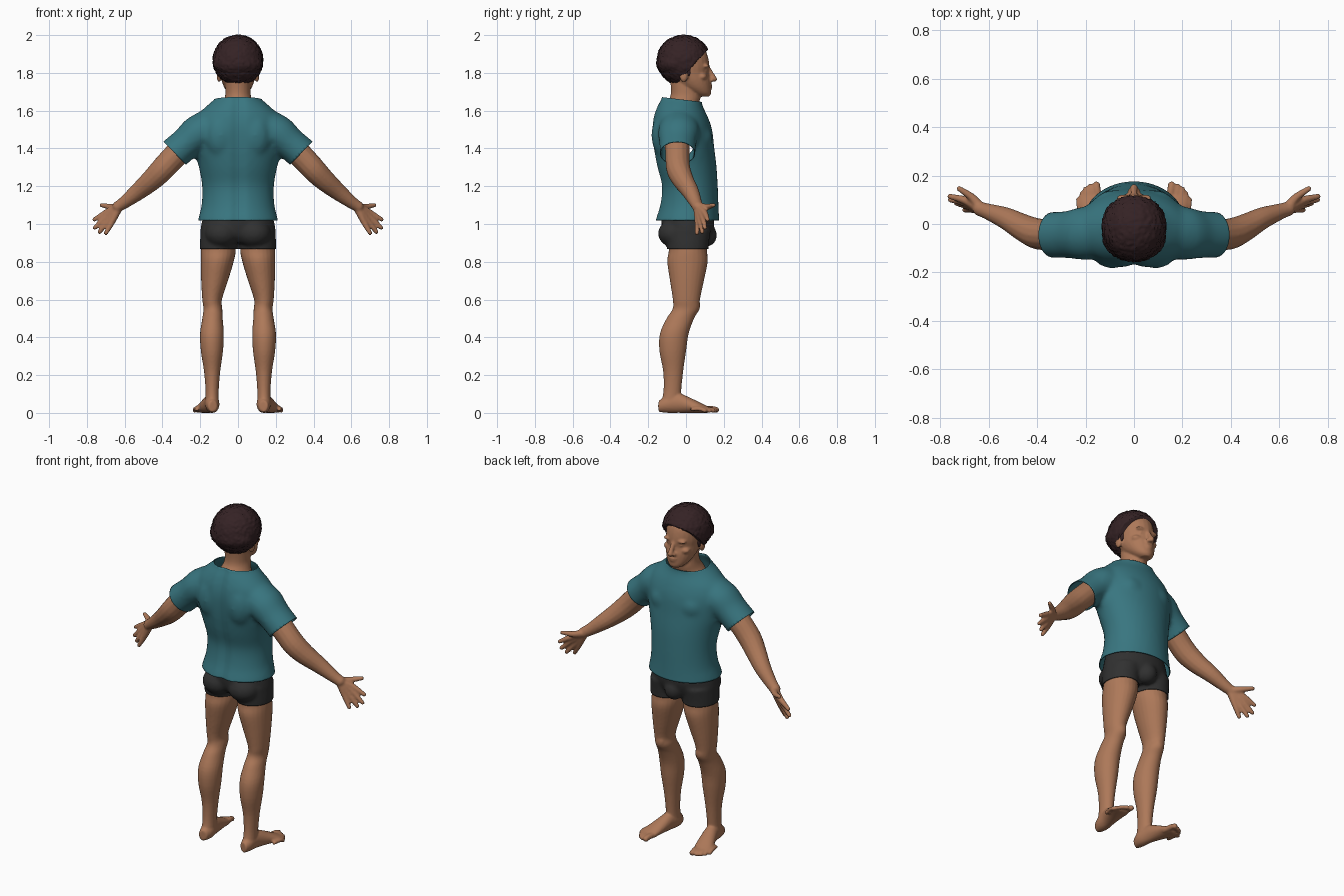
import bpy, bmesh, math, random
from mathutils import Vector, Matrix

random.seed(4)
if "Cube" in bpy.data.objects:
    bpy.data.objects.remove(bpy.data.objects["Cube"], do_unlink=True)
UP = Vector((0, 0, 1))


def material(name, color):
    m = bpy.data.materials.new(name)
    m.use_nodes = True
    m.diffuse_color = (*color, 1)
    bsdf = m.node_tree.nodes["Principled BSDF"]
    bsdf.inputs["Base Color"].default_value = (*color, 1)
    bsdf.inputs["Roughness"].default_value = 0.8
    return m


skin_mat = material("brown skin", (0.42, 0.19, 0.10))
shirt_mat = material("teal cloth", (0.04, 0.18, 0.215))
shorts_mat = material("charcoal cloth", (0.03, 0.03, 0.03))
hair_mat = material("dark hair", (0.035, 0.016, 0.018))


def spline(rows, steps=4):
    """Smooth interpolation through the given sections."""
    out = []
    for i in range(len(rows) - 1):
        p0, p1, p2 = rows[max(i - 1, 0)], rows[i], rows[i + 1]
        p3 = rows[min(i + 2, len(rows) - 1)]
        for s in range(steps):
            t = s / steps
            out.append([b + t * (c - a) / 2 + t * t * (a - 2.5 * b + 2 * c - d / 2)
                        + t ** 3 * (1.5 * b - 1.5 * c + d / 2 - a / 2)
                        for a, b, c, d in zip(p0, p1, p2, p3)])
    return out + [list(rows[-1])]


def loft(bm, rows, axis=UP, sides=24):
    """Skin elliptical sections (x, y, z, ru, rv); off-centre parts are mirrored."""
    a = Vector(axis).normalized()
    u = Vector((1, 0, 0)) if abs(a.z) > 0.95 else a.cross(UP).normalized()
    v = Vector((0, 1, 0)) if abs(a.z) > 0.95 else u.cross(a)
    for sign in ((1, -1) if any(r[0] for r in rows) else (1,)):
        rings = []
        for x, y, z, ru, rv in spline(rows):
            ring = []
            for k in range(sides):
                t = math.tau * k / sides
                p = Vector((x, y, z)) + u * ru * math.cos(t) + v * rv * math.sin(t)
                ring.append(bm.verts.new((p.x * sign, p.y, p.z)))
            rings.append(ring)
        for r, s in zip(rings, rings[1:]):
            for k in range(sides):
                n = (k + 1) % sides
                bm.faces.new((r[k], r[n], s[n], s[k]))
        bm.faces.new(rings[0][::-1])
        bm.faces.new(rings[-1])


def tube(bm, rows):
    """Round limb through (x, y, z, r) points with a rounded tip."""
    loft(bm, [(*r, r[3]) for r in rows], Vector(rows[-1][:3]) - Vector(rows[0][:3]), 14)
    ball(bm, rows[-1][:3], [rows[-1][3]] * 3)


def ball(bm, c, r):
    for sign in ((1, -1) if c[0] else (1,)):
        mat = Matrix.Translation((c[0] * sign, c[1], c[2])) @ Matrix.Diagonal((*r, 1))
        bmesh.ops.create_uvsphere(bm, u_segments=24, v_segments=16, radius=1, matrix=mat)


def fuse(name, bm, voxel, smooth, mat, finish=None):
    """Melt overlapping volumes into one smooth skin, then trim it."""
    bmesh.ops.recalc_face_normals(bm, faces=bm.faces)
    me = bpy.data.meshes.new(name)
    bm.to_mesh(me)
    bm.free()
    ob = bpy.data.objects.new(name, me)
    bpy.context.collection.objects.link(ob)
    rm = ob.modifiers.new("fuse", 'REMESH')
    rm.mode, rm.voxel_size = 'VOXEL', voxel
    sm = ob.modifiers.new("soften", 'SMOOTH')
    sm.iterations, sm.factor = smooth, 0.5
    dg = bpy.context.evaluated_depsgraph_get()
    dg.update()
    new = bpy.data.meshes.new_from_object(ob.evaluated_get(dg))
    ob.modifiers.clear()
    ob.data = new
    bpy.data.meshes.remove(me)
    bm = bmesh.new()
    bm.from_mesh(new)
    if finish:
        finish(bm)
    for f in bm.faces:
        f.smooth = True
        f.material_index = 0
    bm.to_mesh(new)
    bm.free()
    new.materials.clear()
    new.materials.append(mat)
    return ob


def cut(bm, point, normal, where=lambda c: True, fill=False):
    faces = [f for f in bm.faces if where(f.calc_center_median())]
    geom = set(faces)
    for f in faces:
        geom.update(f.verts, f.edges)
    res = bmesh.ops.bisect_plane(bm, geom=list(geom), plane_co=point,
                                 plane_no=normal, clear_outer=True)
    if fill:
        edges = [e for e in res["geom_cut"] if isinstance(e, bmesh.types.BMEdge)]
        bmesh.ops.holes_fill(bm, edges=edges, sides=0)


# Skin: head and neck
b = bmesh.new()
loft(b, [(0, .09, 1.675, .028, .033), (0, .08, 1.69, .05, .052), (0, .055, 1.72, .072, .078),
         (0, .03, 1.76, .087, .101), (0, .01, 1.80, .094, .111), (0, 0, 1.84, .1, .124),
         (0, -.01, 1.9, .1, .122), (0, -.015, 1.95, .075, .1)])
loft(b, [(0, -.02, 1.8, .065, .07), (0, -.008, 1.72, .066, .072), (0, -.005, 1.67, .07, .08),
         (0, -.025, 1.62, .09, .09), (0, -.03, 1.54, .15, .09)])
tube(b, [(0, .114, 1.83, .012), (0, .134, 1.795, .013), (0, .15, 1.767, .015)])
for c, r in [((.015, .135, 1.762), (.012, .013, .01)),     # nostrils
             ((0, .126, 1.734), (.028, .014, .007)),       # lips
             ((0, .125, 1.721), (.023, .014, .007)),
             ((0, .112, 1.697), (.025, .022, .016)),       # chin
             ((.042, .108, 1.836), (.032, .014, .009)),    # brow
             ((.037, .103, 1.813), (.015, .012, .009)),    # eyelid
             ((.052, .085, 1.78), (.03, .026, .02)),       # cheekbone
             ((.1, -.012, 1.787), (.013, .023, .036))]:    # ear
    ball(b, c, r)

# Skin: arms and hands
tube(b, [(.2, -.045, 1.49, .07), (.33, -.045, 1.365, .066), (.40, -.04, 1.29, .064),
         (.46, -.015, 1.23, .057), (.53, .023, 1.17, .046), (.60, .05, 1.115, .034),
         (.635, .062, 1.092, .03)])
wrist = (.632, .062, 1.09, .024)
for knuckle, tip in [((.695, .097, 1.062), (.76, .114, 1.024)),
                     ((.692, .087, 1.042), (.758, .1, .98)),
                     ((.68, .074, 1.025), (.733, .086, .958)),
                     ((.665, .062, 1.015), (.699, .058, .952)),
                     ((.67, .11, 1.09), (.722, .146, 1.1))]:
    tube(b, [wrist, (*knuckle, .017), (*tip, .0115)])

# Skin: legs, feet and toes
loft(b, [(.103, .01, .93, .085, .1), (.104, .01, .86, .092, .101), (.11, .008, .8, .087, .107),
         (.124, .005, .7, .071, .09), (.137, .002, .6, .052, .072), (.133, 0, .55, .05, .071),
         (.135, -.03, .5, .054, .073), (.138, -.062, .42, .063, .076),
         (.138, -.07, .33, .059, .071), (.137, -.068, .22, .043, .053),
         (.137, -.072, .12, .035, .047), (.137, -.08, .05, .036, .052)])
ball(b, (.133, .045, .57), (.032, .03, .045))
loft(b, [(.134, -.143, .035, .024, .03), (.135, -.10, .045, .038, .045),
         (.143, -.04, .052, .038, .052), (.16, .03, .038, .046, .038),
         (.178, .09, .023, .052, .023), (.186, .12, .016, .045, .016)], (.25, .97, 0))
for x, y, r in [(.155, .16, .016), (.18, .155, .012), (.199, .143, .012),
                (.215, .125, .011), (.23, .1, .011)]:
    tube(b, [(x - .012, y - .075, .02, r), (x - .003, y - .025, .021, r), (x, y, r, r)])


def flatten_soles(bm):
    for v in bm.verts:
        v.co.z = max(v.co.z, 0)


fuse("body_skin", b, .0065, 2, skin_mat, flatten_soles)

# Shirt: torso with sleeves, opened at hem, cuffs and neck
b = bmesh.new()
loft(b, [(0, .005, .98, .215, .176), (0, .005, 1.02, .212, .171), (0, .015, 1.1, .193, .157),
         (0, .018, 1.2, .19, .15), (0, .003, 1.3, .207, .159), (0, -.012, 1.4, .232, .162),
         (0, -.022, 1.5, .24, .16), (0, -.03, 1.57, .22, .144), (0, -.034, 1.63, .16, .12),
         (0, -.025, 1.67, .118, .11), (0, -.025, 1.72, .112, .108)], sides=40)
loft(b, [(.1, -.035, 1.54, .1, .1), (.2, -.038, 1.485, .11, .1), (.27, -.043, 1.43, .098, .087),
         (.335, -.045, 1.375, .095, .087), (.38, -.045, 1.33, .096, .09)], (.72, 0, -.7))
ball(b, (.09, -.10, 1.47), (.09, .083, .13))
ball(b, (.085, .05, 1.45), (.095, .09, .09))


def open_shirt(bm):
    for v in bm.verts:   # spine groove
        if v.co.y < 0:
            v.co.y += .014 * math.exp(-(v.co.x / .03) ** 2)
    cut(bm, (0, 0, 1.02), (0, 0, -1))
    cut(bm, (0, -.13, 1.672), (0, .12, 1), lambda c: c.z > 1.6)
    for s in (1, -1):
        cut(bm, (s * .335, 0, 1.375), (s * .72, 0, -.7),
            lambda c: c.x * s > .24 and c.z > 1.24)


shirt = fuse("shirt", b, .014, 4, shirt_mat, open_shirt)

# Shorts: pelvis with two short legs
b = bmesh.new()
loft(b, [(0, .008, 1.07, .175, .135), (0, .01, 1.0, .194, .14), (0, .008, .94, .199, .125),
         (0, .008, .9, .18, .09)], sides=40)
loft(b, [(.102, .012, .97, .095, .12), (.104, .01, .9, .098, .112), (.106, .01, .83, .096, .108)])
ball(b, (.085, -.06, .95), (.09, .088, .075))
ball(b, (0, .108, .94), (.055, .056, .06))
shorts = fuse("shorts", b, .011, 3, shorts_mat, lambda bm: cut(bm, (0, 0, .868), (0, 0, -1)))

for ob in (shirt, shorts):
    sol = ob.modifiers.new("cloth thickness", 'SOLIDIFY')
    sol.thickness, sol.offset = .005, -1

# Hair: rounded cap with a slanted hairline and a rough surface
b = bmesh.new()
ball(b, (0, -.012, 1.866), (.134, .143, .135))
ball(b, (0, -.055, 1.85), (.131, .102, .075))


def style_hair(bm):
    cut(bm, (0, .03, 1.83), (0, .74, -.67), fill=True)
    for v in bm.verts:
        v.co += v.normal * random.uniform(-.003, .004)


fuse("hair", b, .009, 3, hair_mat, style_hair)
b = bmesh.new()
ball(b, (.097, .012, 1.815), (.008, .014, .035))
fuse("sideburns", b, .004, 2, hair_mat)
